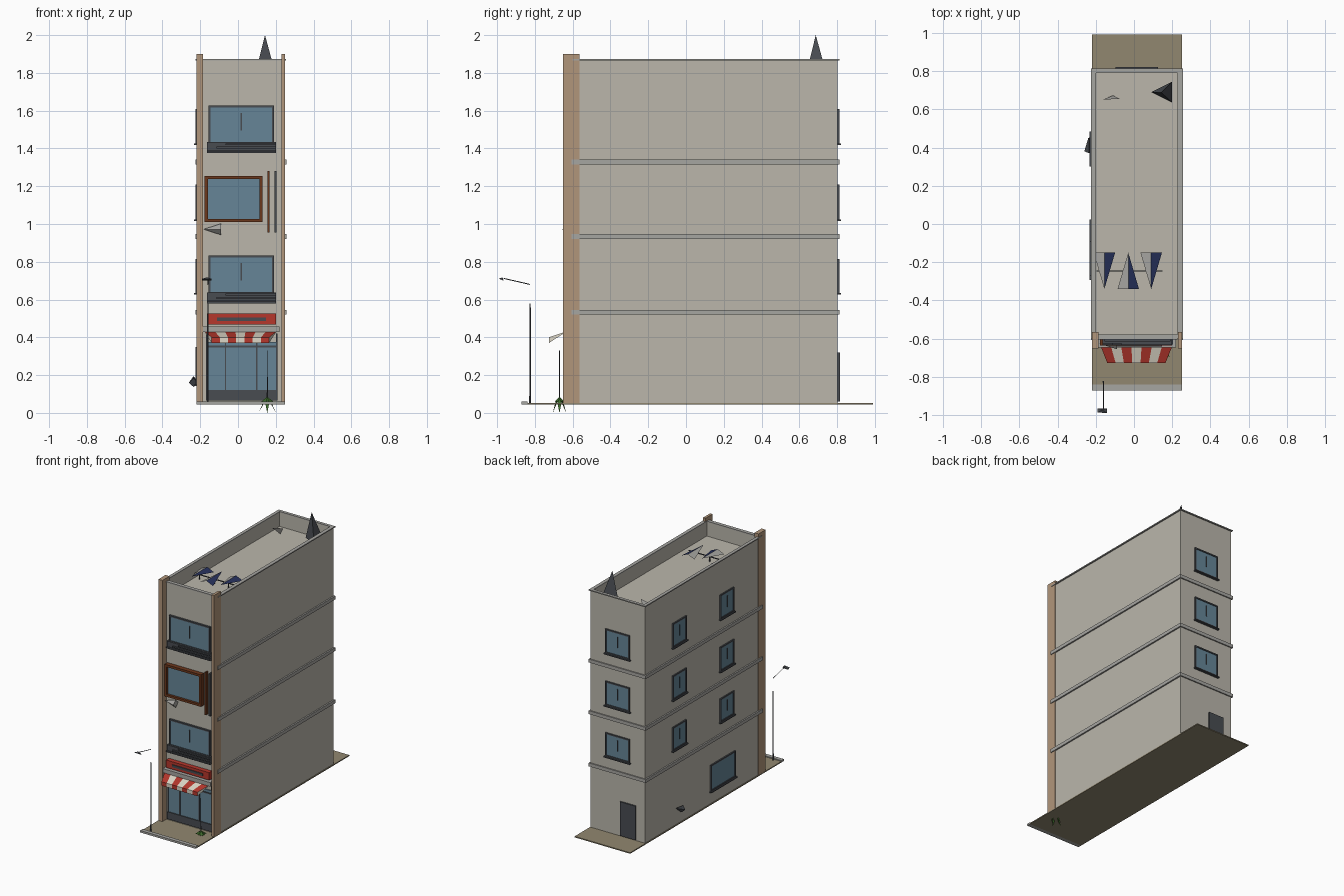
import bpy, bmesh, math
from mathutils import Vector, Matrix

if "Cube" in bpy.data.objects:
    bpy.data.objects.remove(bpy.data.objects["Cube"])


def material(name, hexcode):
    m = bpy.data.materials.new(name)
    c = [int(hexcode[i:i + 2], 16) / 255 for i in (0, 2, 4)]
    m.diffuse_color = [v ** 2.2 for v in c] + [1]
    m.use_nodes = True
    m.node_tree.nodes["Principled BSDF"].inputs["Base Color"].default_value = m.diffuse_color
    return m


WALL = material("wall", "B9B5AA")
TAN = material("tan_stone", "B0957A")
TRIM = material("trim", "A5A4A0")
DARK = material("dark_metal", "4A4D52")
GLASS = material("glass", "668496")
WOOD = material("wood", "6B3A22")
RED = material("red", "B43A30")
CREAM = material("cream", "DCD6C6")
PAVE = material("paving", "90866F")
NAVY = material("navy", "2C3660")
GREEN = material("leaf", "3F6B2E")


def mesh(name, verts, faces, mat):
    me = bpy.data.meshes.new(name)
    me.from_pydata(verts, [], faces)
    bm = bmesh.new()
    bm.from_mesh(me)
    bmesh.ops.recalc_face_normals(bm, faces=bm.faces)
    bm.to_mesh(me)
    bm.free()
    me.materials.append(mat)
    o = bpy.data.objects.new(name, me)
    bpy.context.collection.objects.link(o)
    return o


def boxes(name, mat, *spans):
    """One object from boxes given as (x0, x1, y0, y1, z0, z1)."""
    v, f = [], []
    for x0, x1, y0, y1, z0, z1 in spans:
        n = len(v)
        v += [(x, y, z) for x in (x0, x1) for y in (y0, y1) for z in (z0, z1)]
        f += [[n + i for i in q] for q in ((0, 1, 3, 2), (4, 6, 7, 5), (0, 4, 5, 1),
                                           (2, 3, 7, 6), (0, 2, 6, 4), (1, 5, 7, 3))]
    return mesh(name, v, f, mat)


def rod(name, mat, a, b, r0, r1, sides=6):
    a, b = Vector(a), Vector(b)
    bm = bmesh.new()
    bmesh.ops.create_cone(bm, cap_ends=True, segments=sides, radius1=r0, radius2=r1,
                          depth=(b - a).length)
    rot = (b - a).to_track_quat('Z', 'Y').to_matrix().to_4x4()
    bm.transform(Matrix.Translation((a + b) / 2) @ rot)
    me = bpy.data.meshes.new(name)
    bm.to_mesh(me)
    bm.free()
    me.materials.append(mat)
    o = bpy.data.objects.new(name, me)
    bpy.context.collection.objects.link(o)
    return o


def window(name, side, u0, u1, z0, z1, depth=0.01, t=0.01, frame=DARK, sill=True, bar=True):
    """Framed window; u runs along the wall, d outwards from it."""
    def span(a, b, d0, d1, c, e):
        if side == "front":
            return (a, b, -0.6 - d1, -0.6 - d0, c, e)
        if side == "back":
            return (a, b, 0.803 + d0, 0.803 + d1, c, e)
        return (-0.215 - d1, -0.215 - d0, a, b, c, e)
    parts = [span(u0, u0 + t, -.005, depth, z0, z1), span(u1 - t, u1, -.005, depth, z0, z1),
             span(u0 + t, u1 - t, -.005, depth, z0, z0 + t),
             span(u0 + t, u1 - t, -.005, depth, z1 - t, z1)]
    if sill:
        parts.append(span(u0 - .008, u1 + .008, -.005, depth + .008, z0 - .008, z0))
    boxes(name + "_frame", frame, *parts)
    boxes(name + "_glass", GLASS, span(u0 + t, u1 - t, -.005, depth * .5, z0 + t, z1 - t))
    if bar:
        m, h = (u0 + u1) / 2, z1 - z0
        boxes(name + "_handle", DARK, span(m - .003, m + .003, 0, depth * .9,
                                           z0 + h * .35, z0 + h * .8))


# Ground slab and kerb
boxes("pavement", PAVE, (-.22, .25, -.84, .99, .045, .053))
boxes("kerb", TRIM, (-.22, .25, -.87, -.84, .045, .06))

# Building body with parapet and recessed roof
boxes("body", WALL, (-.215, .245, -.6, .803, .05, 1.76))
boxes("parapet", WALL, (-.215, -.2, -.6, .803, 1.76, 1.868), (.228, .245, -.6, .803, 1.76, 1.868),
      (-.2, .228, -.6, -.577, 1.76, 1.868), (-.2, .228, .79, .803, 1.76, 1.868))
boxes("coping", TRIM, (-.224, -.2, -.6, .813, 1.866, 1.874), (.228, .255, -.6, .813, 1.866, 1.874),
      (-.2, .228, -.605, -.577, 1.866, 1.874), (-.2, .228, .79, .813, 1.866, 1.874))

# Floor bands on the sides and back
for i, z in enumerate((.52, .92, 1.315)):
    boxes(f"floor_band_{i+1}", TRIM, (-.226, -.215, -.607, .812, z, z + .026),
          (.245, .256, -.607, .812, z, z + .026), (-.215, .245, .803, .812, z, z + .026))

# Front corner pilasters
boxes("pilasters", TAN, (-.219, -.185, -.65, -.565, .05, 1.9), (.23, .25, -.65, -.565, .05, 1.9))

# Back and left side windows
for i, (z0, z1) in enumerate(((.635, .815), (1.025, 1.21), (1.425, 1.61))):
    window(f"back_window_{i+1}", "back", -.088, .117, z0, z1)
    window(f"side_window_rear_{i+1}", "left", .31, .475, z0, z1)
    window(f"side_window_front_{i+1}", "left", -.265, -.1, z0, z1)
window("side_window_ground", "left", -.285, .015, .15, .35, bar=False)
boxes("back_door", DARK, (-.14, -.01, .8, .814, .06, .32))

# Front windows with slatted balconies
for i, z in enumerate((.58, 1.375)):
    window(f"front_window_{i+1}", "front", -.155, .19, z + .05, z + .253, .015, sill=False)
    boxes(f"balcony_{i+1}", DARK, (-.165, .2, -.625, -.6, z, z + .058),
          *[(-.165 + k * .05, .2, -.633, -.625, z + .006 + k * .018, z + .016 + k * .018)
            for k in range(3)])

# Third floor bay window and vertical fins
window("bay_window", "front", -.177, .13, 1.01, 1.255, .035, .017, WOOD, sill=False, bar=False)
boxes("wood_fin", WOOD, (.157, .168, -.63, -.6, .955, 1.28))
boxes("dark_fin", DARK, (.193, .204, -.63, -.6, .955, 1.28))

# Bracket wedges on the front and left walls
rod("front_wedge", TRIM, (-.09, -.625, .972), (-.18, -.625, .972), .03, .001, 4)
rod("side_wedge", DARK, (-.235, .38, .16), (-.235, .45, .19), .025, .004, 4)

# Shop sign, ledge and storefront
boxes("sign_board", RED, (-.165, .2, -.635, -.6, .467, .525))
boxes("sign_bar", DARK, (-.112, .147, -.641, -.635, .487, .505))
boxes("ledge", TRIM, (-.185, .22, -.645, -.6, .427, .457))
boxes("shop_glass", GLASS, (-.165, .205, -.608, -.6, .12, .375))
boxes("shop_frame", DARK, (-.17, .21, -.615, -.6, .065, .12), (-.17, .21, -.613, -.6, .347, .356),
      (-.17, -.162, -.613, -.6, .12, .42), (.202, .21, -.613, -.6, .12, .42),
      (-.07, -.063, -.613, -.6, .12, .375), (.096, .103, -.613, -.6, .12, .375))

# Striped awning: sloping top narrowing forward, with a hanging valance
for k in range(7):
    b0, b1 = [-.178 + .382 * (k + j) / 7 for j in (0, 1)]
    f0, f1 = [-.14 + .305 * (k + j) / 7 for j in (0, 1)]
    mesh(f"awning_stripe_{k+1}", [(b0, -.63, .432), (b1, -.63, .432), (f1, -.726, .4),
                                  (f0, -.726, .4), (f0, -.726, .37), (f1, -.726, .37)],
         [(0, 1, 2, 3), (3, 2, 5, 4)], (RED, CREAM)[k % 2])
for s, xb, xf in (("left", -.178, -.14), ("right", .204, .165)):
    mesh(f"awning_cheek_{s}", [(xb, -.63, .432), (xf, -.726, .4), (xf, -.726, .37)],
         [(0, 1, 2)], CREAM)

# Street lamp: pole, arm and head
rod("lamp_pole", DARK, (-.16, -.825, .05), (-.16, -.825, .58), .005, .003)
rod("lamp_arm", DARK, (-.16, -.825, .68), (-.16, -.965, .712), .0025, .0025, 4)
mesh("lamp_head", [(-.19, -.965, .7), (-.14, -.965, .7), (-.14, -.99, .71), (-.19, -.985, .71),
                   (-.165, -.972, .718)],
     [(0, 1, 2, 3), (0, 1, 4), (1, 2, 4), (2, 3, 4), (3, 0, 4)], DARK)

# Small street plant: stem and spiky leaves
rod("plant_stem", DARK, (.155, -.67, .05), (.155, -.67, .33), .003, .002, 4)
for k in range(8):
    a = k * math.tau / 8
    c, s = math.cos(a), math.sin(a)
    tip = (.155 + .045 * c, -.67 + .035 * s, (.0, .06)[k % 2])
    mesh(f"plant_leaf_{k+1}", [(.155, -.67, .085), (.155 + .02 * c - .012 * s, -.67 + .02 * s + .012 * c, .06),
                               tip, (.155 + .02 * c + .012 * s, -.67 + .02 * s - .012 * c, .06)],
         [(0, 1, 2, 3)], GREEN)

# Folded triangular solar panels on a rail
for k, x in enumerate((-.155, -.03, .09)):
    s = 1 if k == 1 else -1
    apex, base = (x, -.245 + s * .095, 1.82), -.245 - s * .095
    for j, mat in ((-1, TRIM), (1, NAVY)):
        mesh(f"solar_panel_{k+1}_{'right' if j > 0 else 'left'}",
             [apex, (x, base, 1.82), (x + j * .056, base, 1.795)], [(0, 1, 2)], mat)
boxes("panel_rail", DARK, (-.195, .148, -.248, -.242, 1.795, 1.801))
boxes("panel_posts", DARK, *[(x - .003, x + .003, -.248, -.242, 1.76, 1.81) for x in (-.155, -.03, .09)])

# Rooftop spire and small dish
mesh("roof_spire", [(.09, .69, 1.79), (.2, .745, 1.79), (.2, .635, 1.79), (.143, .687, 2.0)],
     [(0, 1, 2), (0, 1, 3), (1, 2, 3), (2, 0, 3)], DARK)
mesh("roof_dish", [(-.165, .65, 1.81), (-.075, .655, 1.83), (-.11, .672, 1.77)], [(0, 1, 2)], TRIM)
